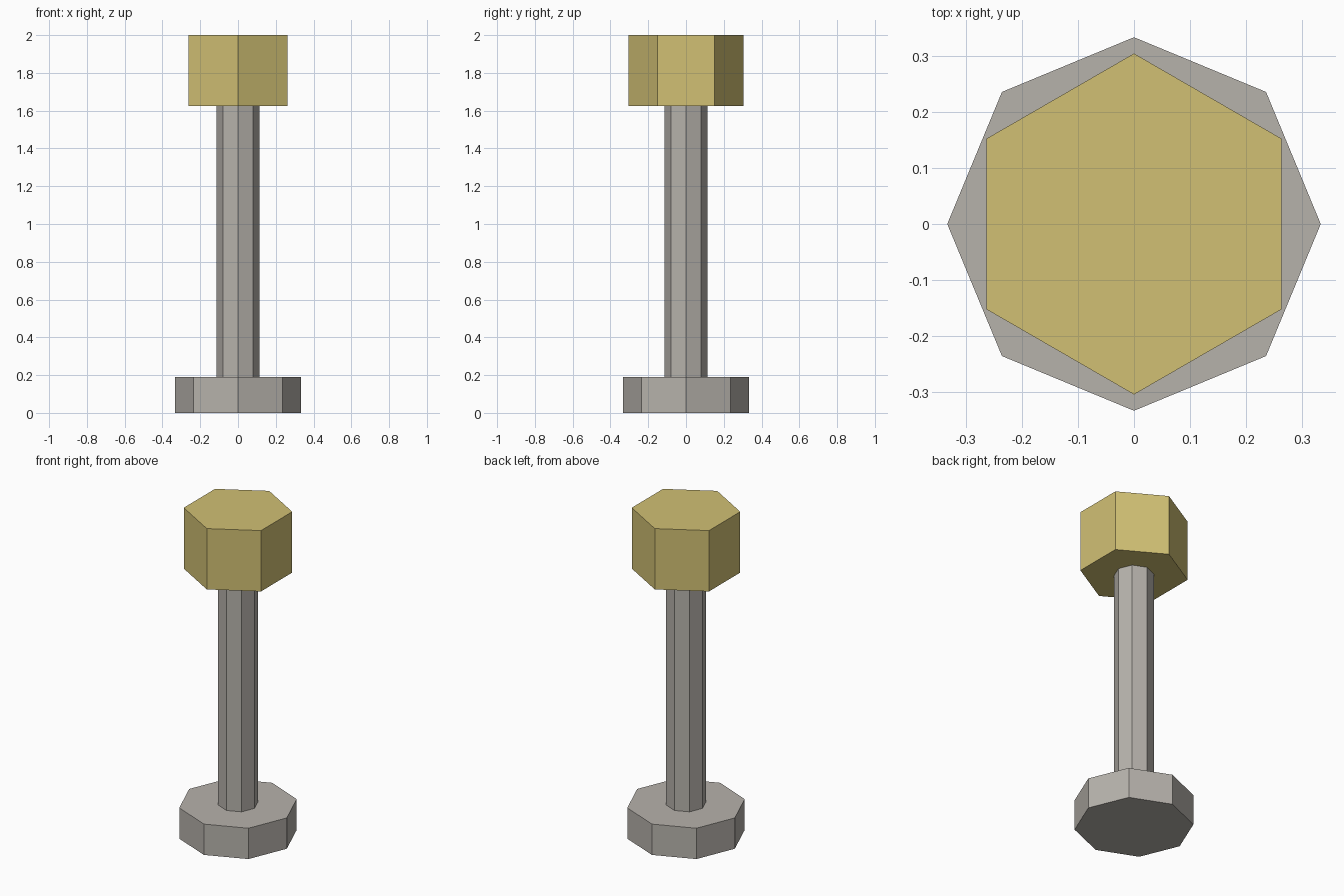
import bpy

# Remove the default cube
cube = bpy.data.objects.get("Cube")
if cube:
    bpy.data.objects.remove(cube, do_unlink=True)


def material(name, rgb):
    mat = bpy.data.materials.new(name)
    mat.use_nodes = True
    mat.diffuse_color = (*rgb, 1)
    mat.node_tree.nodes["Principled BSDF"].inputs["Base Color"].default_value = (*rgb, 1)
    return mat


def prism(name, sides, radius, bottom, top, mat):
    # Flat-shaded upright prism with a corner facing the front
    bpy.ops.mesh.primitive_cylinder_add(
        vertices=sides, radius=radius, depth=top - bottom,
        location=(0, 0, (bottom + top) / 2))
    obj = bpy.context.object
    obj.name = name
    obj.data.materials.append(mat)
    return obj


stone = material("warm grey", (0.47, 0.445, 0.41))
gold = material("pale gold", (0.64, 0.53, 0.175))

# Octagonal foot, slim octagonal post and hexagonal head
prism("base", 8, 0.333, 0, 0.19, stone)
prism("post", 8, 0.113, 0.19, 1.625, stone)
prism("head", 6, 0.304, 1.625, 2, gold)
